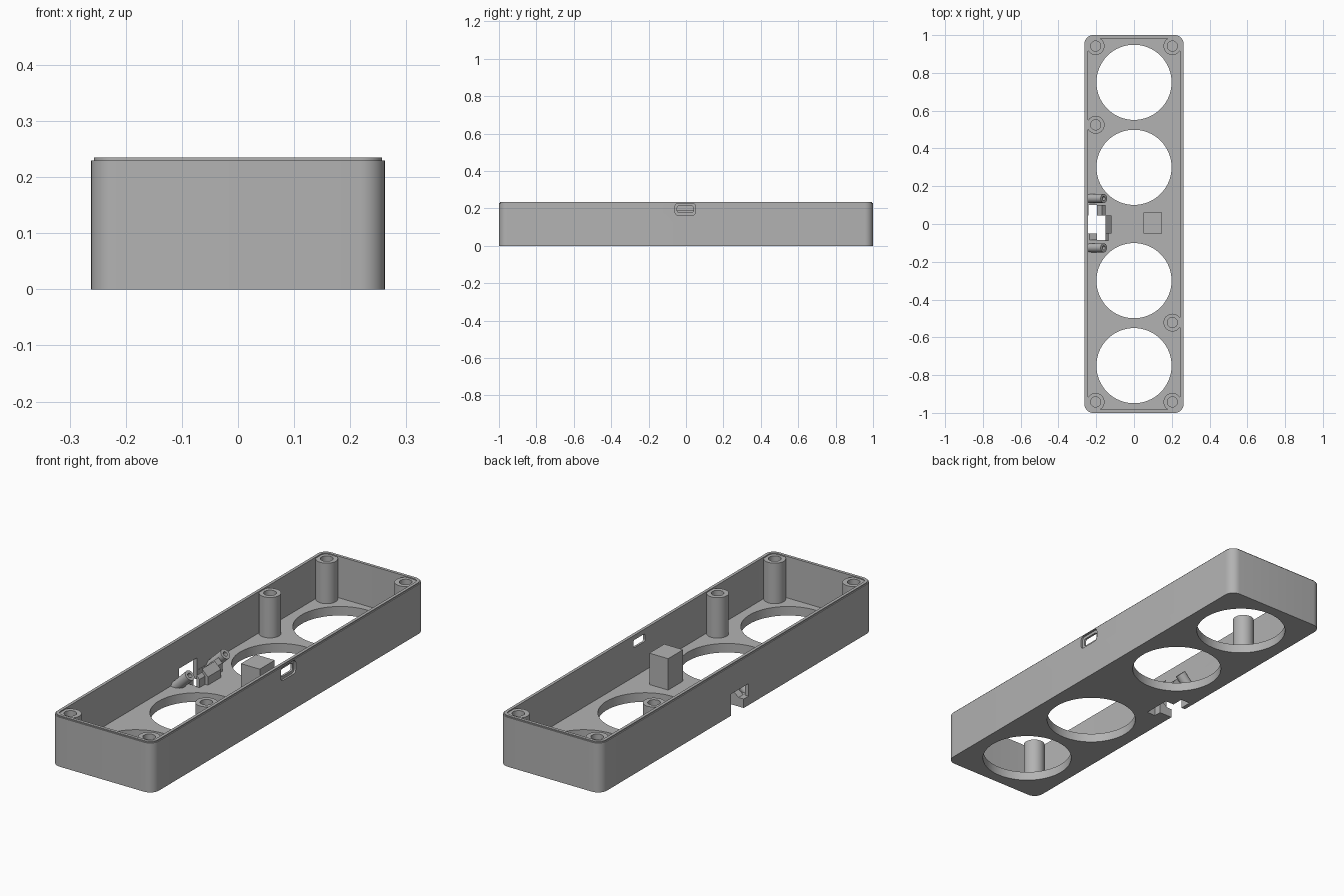
import bpy, bmesh, math
from mathutils import Matrix, Vector

cube = bpy.data.objects.get("Cube")
if cube:
    bpy.data.objects.remove(cube, do_unlink=True)

grey = bpy.data.materials.new("plain grey")
grey.use_nodes = True
grey.diffuse_color = (0.45, 0.45, 0.45, 1)
grey.node_tree.nodes["Principled BSDF"].inputs["Base Color"].default_value = (0.45, 0.45, 0.45, 1)


def prism(name, points, depth, matrix=Matrix()):
    """Extrude a flat outline along local z, then place it."""
    bm = bmesh.new()
    face = bm.faces.new([bm.verts.new((p[0], p[1], 0)) for p in points])
    top = bmesh.ops.extrude_face_region(bm, geom=[face])["geom"]
    verts = [v for v in top if isinstance(v, bmesh.types.BMVert)]
    bmesh.ops.translate(bm, verts=verts, vec=(0, 0, depth))
    bmesh.ops.transform(bm, matrix=matrix, verts=bm.verts)
    bmesh.ops.recalc_face_normals(bm, faces=bm.faces)
    mesh = bpy.data.meshes.new(name)
    bm.to_mesh(mesh)
    bm.free()
    mesh.materials.append(grey)
    obj = bpy.data.objects.new(name, mesh)
    bpy.context.collection.objects.link(obj)
    return obj


def rounded(hx, hy, r, seg=8):
    pts = []
    for k, (sx, sy) in enumerate([(1, 1), (-1, 1), (-1, -1), (1, -1)]):
        for i in range(seg + 1):
            a = math.pi / 2 * (k + i / seg)
            pts.append((sx * (hx - r) + r * math.cos(a), sy * (hy - r) + r * math.sin(a)))
    return pts


def circle(r, n=32):
    return [(r * math.cos(math.tau * i / n), r * math.sin(math.tau * i / n)) for i in range(n)]


def at(x, y, z):
    return Matrix.Translation((x, y, z))


def box(name, x0, x1, y0, y1, z0, z1):
    return prism(name, [(x0, y0), (x1, y0), (x1, y1), (x0, y1)], z1 - z0, at(0, 0, z0))


def combine(target, tool, operation="DIFFERENCE"):
    mod = target.modifiers.new("join", "BOOLEAN")
    mod.operation, mod.object, mod.solver = operation, tool, "EXACT"
    bpy.context.view_layer.update()
    graph = bpy.context.evaluated_depsgraph_get()
    mesh = bpy.data.meshes.new_from_object(target.evaluated_get(graph))
    target.modifiers.clear()
    target.data = mesh
    bpy.data.objects.remove(tool, do_unlink=True)


# Tray shell with a stepped lip
shell = prism("tray_shell", rounded(0.262, 1, 0.045), 0.23)
combine(shell, prism("lip", rounded(0.257, 0.995, 0.04), 0.015, at(0, 0, 0.22)), "UNION")
combine(shell, prism("cavity", rounded(0.243, 0.981, 0.026), 0.3, at(0, 0, 0.042)))

# Four round openings in the floor
for y in (-0.75, -0.3, 0.3, 0.75):
    combine(shell, prism("opening", circle(0.199, 64), 0.2, at(0, y, -0.1)))

# Port slot in the side wall, with an outer recess
sideways = Matrix(((0, 0, 1, 0), (1, 0, 0, 0), (0, 1, 0, 0), (0, 0, 0, 1)))
combine(shell, prism("port_recess", rounded(0.055, 0.031, 0.017), 0.1, at(0.253, -0.004, 0.195) @ sideways))
combine(shell, prism("port_slot", rounded(0.043, 0.018, 0.01), 0.2, at(0.2, -0.004, 0.195) @ sideways))

# Notch through the opposite wall and floor
combine(shell, box("wall_notch", -0.3, -0.15, -0.05, 0.045, -0.1, 0.1))
combine(shell, box("upper_notch", -0.242, -0.195, 0.04, 0.1, -0.1, 0.1))
combine(shell, box("lower_notch", -0.195, -0.15, -0.085, -0.045, -0.1, 0.1))
combine(shell, box("edge_notch", -0.3, -0.242, -0.085, -0.04, 0.042, 0.1))

# Screw posts
posts = [(sx * 0.203, sy * 0.942) for sx in (-1, 1) for sy in (-1, 1)]
posts += [(-0.203, 0.525), (0.203, -0.522)]
parts = [shell]
for x, y in posts:
    post = prism("screw_post", circle(0.047), 0.21, at(x, y, 0.02))
    combine(post, prism("bore", circle(0.027, 24), 0.1, at(x, y, 0.15)))
    parts.append(post)

# Slanted mounting tubes beside the notch
tilt = Vector((1, 0, 1)).to_track_quat("Z", "Y").to_matrix().to_4x4()
for y in (0.135, -0.126):
    place = at(-0.234, y, 0.032) @ tilt
    tube = prism("slanted_tube", circle(0.024, 24), 0.105, place)
    combine(tube, prism("bore", circle(0.011, 16), 0.1, place @ at(0, 0, 0.055)))
    parts.append(tube)


# Sloped supports around the notch
def wedge(name, outline, y0, y1):
    upright = Matrix(((1, 0, 0, 0), (0, 0, -1, 0), (0, 1, 0, 0), (0, 0, 0, 1)))
    parts.append(prism(name, outline, y1 - y0, at(0, y1, 0) @ upright))


wedge("notch_back_support", [(-0.15, 0.02), (-0.12, 0.02), (-0.12, 0.08), (-0.15, 0.11)], -0.05, 0.045)
wedge("notch_upper_cheek", [(-0.195, 0.02), (-0.15, 0.02), (-0.15, 0.08), (-0.17, 0.1), (-0.195, 0.075)], 0.045, 0.1)
wedge("notch_lower_cheek", [(-0.25, 0.02), (-0.195, 0.02), (-0.195, 0.075), (-0.25, 0.03)], -0.085, -0.05)
wedge("notch_corner_block", [(-0.15, 0.02), (-0.135, 0.02), (-0.135, 0.08), (-0.15, 0.095)], -0.09, -0.05)

# Support block behind the port
parts.append(box("port_support_block", 0.05, 0.147, -0.05, 0.06, 0.03, 0.188))

# Smooth round walls, keep corners crisp
bpy.ops.object.select_all(action="DESELECT")
for part in parts:
    part.select_set(True)
bpy.context.view_layer.objects.active = shell
bpy.ops.object.shade_smooth_by_angle(angle=math.radians(30))
